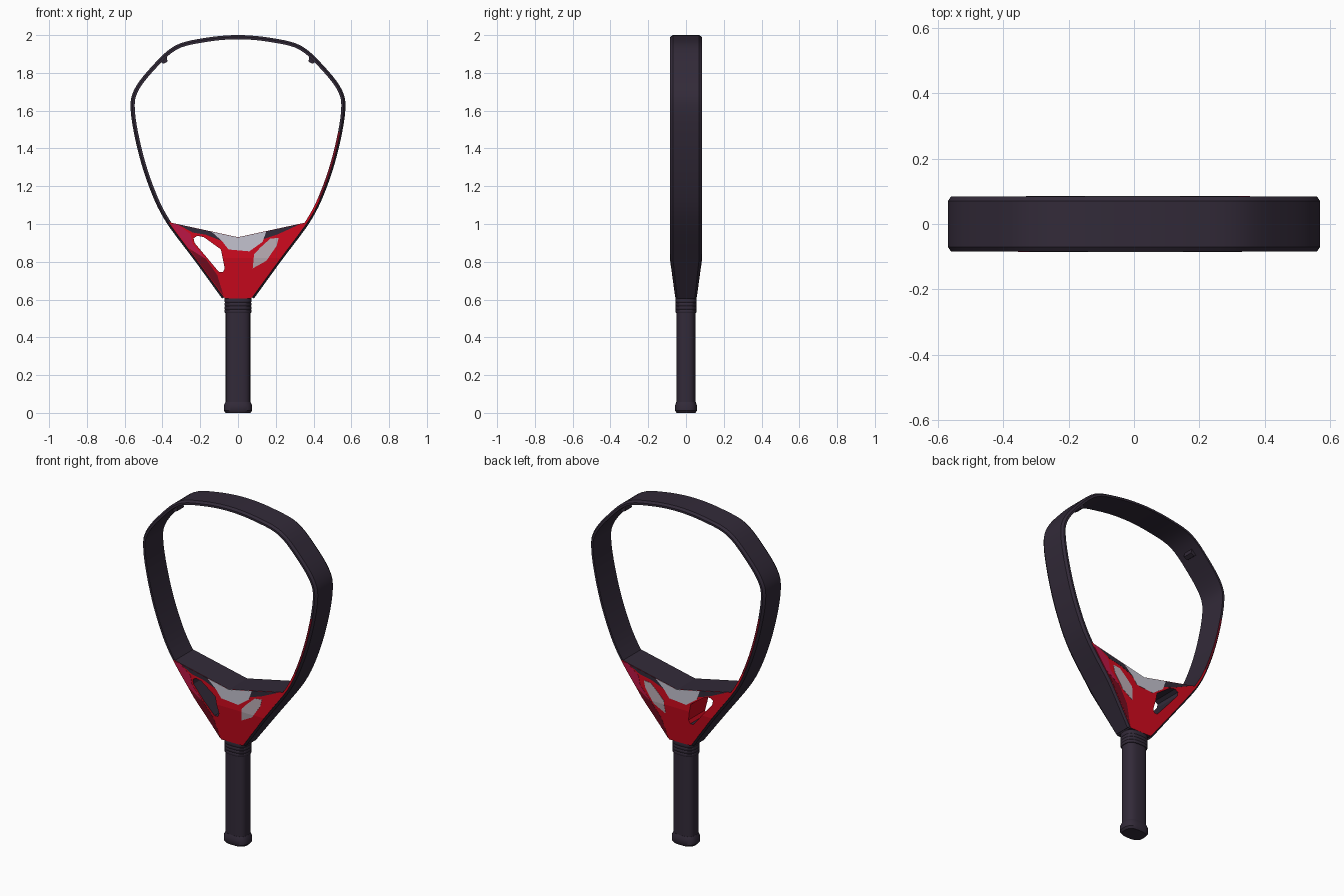
import bpy, bmesh, math
from mathutils import Vector

cube = bpy.data.objects.get("Cube")
if cube:
    bpy.data.objects.remove(cube, do_unlink=True)


def material(name, rgb):
    m = bpy.data.materials.new(name)
    m.use_nodes = True
    m.diffuse_color = (*rgb, 1)
    m.node_tree.nodes["Principled BSDF"].inputs["Base Color"].default_value = (*rgb, 1)
    return m


dark = material("charcoal", (0.032, 0.023, 0.04))
red = material("red", (0.63, 0.003, 0.013))
crimson = material("crimson", (0.5, 0.008, 0.06))
maroon = material("maroon", (0.18, 0.004, 0.014))
light = material("light grey", (0.55, 0.54, 0.62))
warm = material("warm grey", (0.5, 0.42, 0.46))


def taper(z):
    """Depth factor: full above the throat, slimmer towards the handle."""
    return 0.65 + 0.35 * min(1, max(0, (z - 0.6) / 0.22))


def finish(name, bm, mats, smooth=None):
    bmesh.ops.recalc_face_normals(bm, faces=bm.faces)
    mesh = bpy.data.meshes.new(name)
    bm.to_mesh(mesh)
    bm.free()
    obj = bpy.data.objects.new(name, mesh)
    bpy.context.collection.objects.link(obj)
    for m in mats:
        mesh.materials.append(m)
    bpy.ops.object.select_all(action="DESELECT")
    obj.select_set(True)
    bpy.context.view_layer.objects.active = obj
    if smooth:
        bpy.ops.object.shade_smooth_by_angle(angle=math.radians(smooth))
    return obj


def prism(name, outline, y0, y1, mats, tapered=True):
    """Front outline extruded through the depth, following the taper."""
    bm = bmesh.new()
    face = bm.faces.new([bm.verts.new((x, y0, z)) for x, z in outline])
    new = bmesh.ops.extrude_face_region(bm, geom=[face])["geom"]
    for v in new:
        if isinstance(v, bmesh.types.BMVert):
            v.co.y = y1
    if tapered:
        bmesh.ops.bisect_plane(bm, geom=bm.verts[:] + bm.edges[:] + bm.faces[:],
                               plane_co=(0, 0, 0.82), plane_no=(0, 0, 1))
        for v in bm.verts:
            v.co.y *= taper(v.co.z)
    return finish(name, bm, mats)


def loft(rings):
    bm = bmesh.new()
    loops = [[bm.verts.new(p) for p in ring] for ring in rings]
    n = len(loops[0])
    for a, b in zip(loops, loops[1:]):
        for i in range(n):
            j = (i + 1) % n
            bm.faces.new((a[i], a[j], b[j], b[i]))
    bm.faces.new(loops[0])
    bm.faces.new(loops[-1])
    return bm


# Hoop: half path, mirrored and smoothed, swept with a chamfered section
half = [(0.084, 0.605), (0.225, 0.8), (0.387, 1.02), (0.472, 1.2), (0.533, 1.4),
        (0.568, 1.6), (0.55, 1.71), (0.46, 1.83), (0.335, 1.943), (0.175, 1.985)]
path = [Vector(p) for p in half + [(0, 2.0)] + [(-x, z) for x, z in reversed(half)]]
fine = []
for i in range(len(path) - 1):
    p0, p1, p2, p3 = (path[min(max(k, 0), len(path) - 1)] for k in range(i - 1, i + 3))
    for s in range(5):
        t = s / 5
        fine.append(0.5 * (2 * p1 + (p2 - p0) * t + (2 * p0 - 5 * p1 + 4 * p2 - p3) * t * t
                           + (3 * p1 - p0 - 3 * p2 + p3) * t ** 3))
fine.append(path[-1])

DEPTH = 0.084
section = [(0.022, -DEPTH), (0.01, -DEPTH), (0, -DEPTH + 0.014),
           (0, DEPTH - 0.014), (0.01, DEPTH), (0.022, DEPTH)]
rings = []
for i, p in enumerate(fine):
    d = (fine[min(i + 1, len(fine) - 1)] - fine[max(i - 1, 0)]).normalized()
    inward = Vector((-d.y, d.x))
    rings.append([(p.x + inward.x * o, y * taper(p.y), p.y + inward.y * o) for o, y in section])
hoop = finish("hoop", loft(rings), [dark, red, maroon], 30)
for f in hoop.data.polygons:
    c, n = f.center, f.normal
    if abs(n.y) > 0.9 and c.x * n.y < 0 and 0.98 < c.z < 1.5:
        f.material_index = 1 if c.z < 1.14 else 2

# Throat: solid wedge with a bridge on top and one opening cut through
throat = prism("throat", [(0.368, 1.01), (0, 0.93), (-0.368, 1.01), (-0.07, 0.606), (0.07, 0.606)],
               -DEPTH - 0.0006, DEPTH + 0.0006, [dark, red])
opening = [(-0.235, 0.925), (-0.215, 0.938), (-0.18, 0.93), (-0.09, 0.865), (-0.07, 0.765),
           (-0.08, 0.745), (-0.1, 0.745), (-0.23, 0.9)]
cutter = prism("opening_cutter", opening, -0.2, 0.2, [dark], False)
cutter.hide_render = True
cut = throat.modifiers.new("opening", "BOOLEAN")
cut.operation = "DIFFERENCE"
cut.solver = "EXACT"
cut.object = cutter
bpy.context.view_layer.objects.active = throat
bpy.ops.object.modifier_apply(modifier=cut.name)
bpy.data.objects.remove(cutter, do_unlink=True)
for f in throat.data.polygons:
    c, n = f.center, f.normal
    inner_wall = n.x < -0.3 and -0.12 < c.x < -0.05 and 0.7 < c.z < 0.9
    f.material_index = 1 if abs(n.y) > 0.5 or inner_wall else 0

# Painted patches: thin plates, turned half round for the back
patches = {
    "centre_patch": (light, [(-0.14, 0.959), (0, 0.929), (0.15, 0.961), (0.13, 0.905),
                             (0.06, 0.855), (-0.05, 0.865), (-0.085, 0.91)]),
    "left_dark_patch": (dark, [(-0.32, 0.998), (-0.14, 0.959), (-0.085, 0.91), (-0.17, 0.943),
                               (-0.24, 0.955)]),
    "right_dark_patch": (dark, [(0.15, 0.961), (0.33, 1.0), (0.21, 0.945), (0.135, 0.92)]),
    "crimson_patch": (crimson, [(-0.355, 1.0), (-0.32, 0.998), (-0.25, 0.945), (-0.24, 0.895),
                                (-0.17, 0.815), (-0.265, 0.876)]),
    "maroon_patch": (maroon, [(-0.26, 0.87), (-0.17, 0.815), (-0.11, 0.73), (-0.076, 0.62)]),
}
for side, label in ((1, "front"), (-1, "back")):
    for name, (mat, pts) in patches.items():
        prism(label + "_" + name, [(x * side, z) for x, z in pts],
              -0.083 * side, -0.0856 * side, [mat])
    prism(label + "_grey_panel", [(0.078, 0.765), (0.085, 0.84), (0.12, 0.877), (0.17, 0.922),
                                  (0.215, 0.927), (0.205, 0.885), (0.15, 0.805)],
          -0.083 * side, -0.086 * side, [warm])


# Handle, collar and butt cap: rounded-square rings stacked upwards
def stack(name, profile, sides=32):
    rings = []
    for z, rx, ry in profile:
        ring = []
        for i in range(sides):
            a = math.tau * i / sides
            c, s = math.cos(a), math.sin(a)
            ring.append((math.copysign(abs(c) ** 0.7, c) * rx,
                         math.copysign(abs(s) ** 0.7, s) * ry, z))
        rings.append(ring)
    return finish(name, loft(rings), [dark], 35)


stack("handle", [(0.04, 0.065, 0.05), (0.56, 0.065, 0.05)])
stack("butt_cap", [(0, 0.066, 0.05), (0.012, 0.075, 0.058), (0.04, 0.075, 0.058),
                   (0.058, 0.066, 0.051)])
collar = []
for k in range(4):
    z = 0.53 + 0.018 * k
    collar += [(z, 0.069, 0.054), (z + 0.004, 0.071, 0.056), (z + 0.015, 0.071, 0.056)]
stack("collar", collar + [(0.608, 0.071, 0.055)])

# Small nubs on the inside of the upper hoop
for s in (-1, 1):
    prism("left_nub" if s > 0 else "right_nub",
          [(s * x, z) for x, z in ((0.41, 1.86), (0.395, 1.848), (0.373, 1.86), (0.378, 1.888))],
          -0.03, 0.03, [dark])
